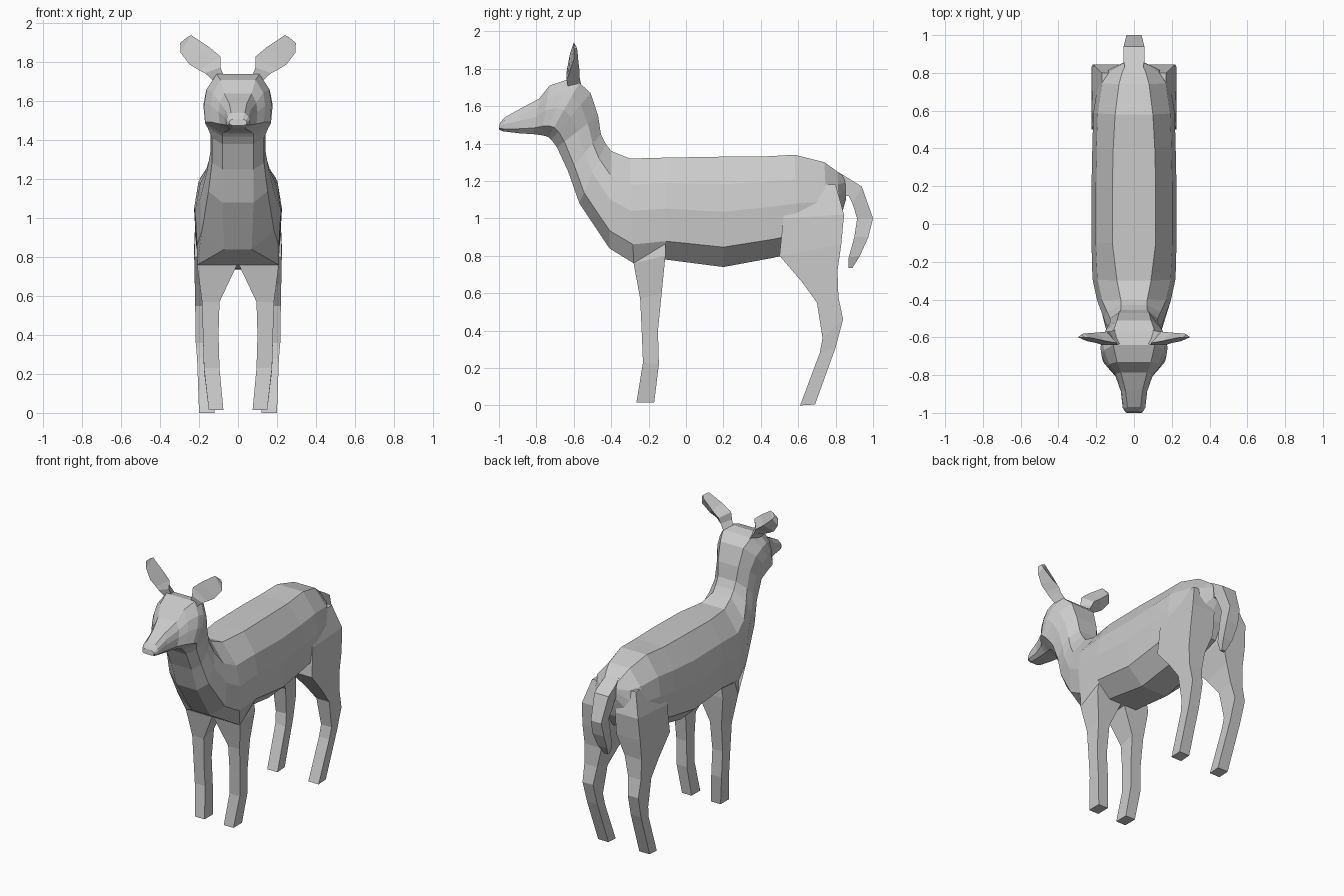
import bpy, bmesh
from mathutils import Vector

coat = bpy.data.materials.new("grey coat")
coat.diffuse_color = (0.6, 0.6, 0.6, 1)


def loft(name, rings, mirrored=False):
    """Skin a list of closed rings, cap both ends, optionally mirror in x."""
    bm = bmesh.new()
    vs = [[bm.verts.new(p) for p in ring] for ring in rings]
    n = len(vs[0])
    for a, b in zip(vs, vs[1:]):
        for i in range(n):
            j = (i + 1) % n
            bm.faces.new((a[i], a[j], b[j], b[i]))
    bm.faces.new(vs[0])
    bm.faces.new(vs[-1][::-1])
    bmesh.ops.recalc_face_normals(bm, faces=bm.faces)
    me = bpy.data.meshes.new(name)
    bm.to_mesh(me)
    bm.free()
    me.materials.append(coat)
    ob = bpy.data.objects.new(name, me)
    bpy.context.collection.objects.link(ob)
    if mirrored:
        ob.modifiers.new("Mirror", 'MIRROR').use_clip = False
    return ob


def body_ring(ty, tz, by, bz, top, mid, bottom):
    """Ten-sided section between a top point and a bottom point."""
    t, b = Vector((0, ty, tz)), Vector((0, by, bz))
    side = [(0, top), (.25, top * .2 + mid * .8), (.5, mid),
            (.82, max(mid * .95, bottom)), (1, bottom)]
    right = [t.lerp(b, f) + Vector((w, 0, 0)) for f, w in side]
    return right + [Vector((-p.x, p.y, p.z)) for p in reversed(right)]


def limb_ring(fy, fz, by, bz, x0, x1):
    """Four-sided section from a front edge to a back edge."""
    return [(x0, fy, fz), (x1, fy, fz), (x1, by, bz), (x0, by, bz)]


# Torso, rump to chest: top y z, bottom y z, half widths
torso = [
    (.85, 1.22, .855, 1.10, .04, .06, .03),
    (.81, 1.25, .82, .98, .06, .14, .05),
    (.74, 1.30, .76, .88, .08, .19, .06),
    (.58, 1.34, .60, .82, .10, .215, .08),
    (.40, 1.33, .47, .79, .11, .22, .09),
    (.20, 1.33, .20, .74, .115, .225, .10),
    (-.10, 1.325, -.11, .78, .115, .225, .11),
    (-.30, 1.32, -.28, .76, .09, .22, .21),
    (-.40, 1.36, -.41, .84, .07, .195, .07),
]
# Neck and head, chest to nose
neck = [
    (-.43, 1.40, -.57, 1.08, .07, .16, .08),
    (-.455, 1.45, -.63, 1.25, .07, .14, .08),
    (-.47, 1.55, -.69, 1.38, .08, .14, .08),
    (-.51, 1.67, -.72, 1.42, .09, .165, .08),
    (-.57, 1.725, -.735, 1.435, .11, .178, .08),
    (-.64, 1.74, -.75, 1.44, .11, .172, .075),
    (-.73, 1.71, -.775, 1.445, .09, .14, .065),
    (-.785, 1.64, -.815, 1.45, .07, .10, .055),
    (-.88, 1.59, -.89, 1.455, .045, .07, .045),
    (-.97, 1.54, -.975, 1.465, .035, .06, .035),
    (-.995, 1.51, -1.0, 1.475, .025, .045, .025),
]
loft("body", [body_ring(*r) for r in torso + neck])

# Front legs: front y z, back y z, inner and outer x
loft("front_legs", [limb_ring(*r) for r in [
    (-.26, .90, -.11, .92, .01, .19),
    (-.28, .76, -.11, .80, .005, .21),
    (-.245, .57, -.13, .60, .095, .185),
    (-.237, .40, -.15, .40, .10, .18),
    (-.23, .23, -.145, .22, .095, .175),
    (-.265, .015, -.17, .015, .075, .15)]], True)

# Hind legs with thighs
loft("hind_legs", [limb_ring(*r) for r in [
    (.56, 1.18, .80, 1.18, .05, .17),
    (.52, 1.00, .845, 1.02, .04, .218),
    (.50, .80, .83, .86, .04, .225),
    (.62, .66, .81, .72, .09, .222),
    (.70, .55, .815, .58, .12, .22),
    (.73, .36, .84, .46, .135, .217),
    (.715, .28, .80, .31, .13, .21),
    (.61, 0, .69, .005, .12, .20)]], True)

# Tail: inner y z, outer y z, half width
loft("tail", [limb_ring(a, b, c, d, -w, w) for a, b, c, d, w in [
    (.83, 1.12, .81, 1.25, .045),
    (.87, 1.12, .86, 1.22, .055),
    (.89, 1.08, .94, 1.17, .055),
    (.915, 1.00, 1.0, 1.00, .04),
    (.90, .90, .975, .90, .045),
    (.87, .79, .93, .80, .035),
    (.87, .735, .89, .735, .015)]])

# Ears: lower x z, upper x z, front y, back y
loft("ears", [[(a, f, b), (c, f, d), ((a + c) / 2, k, (b + d) / 2)]
              for a, b, c, d, f, k in [
    (.12, 1.70, .07, 1.72, -.63, -.56),
    (.17, 1.745, .09, 1.775, -.64, -.57),
    (.20, 1.76, .09, 1.83, -.63, -.57),
    (.25, 1.79, .15, 1.88, -.62, -.575),
    (.295, 1.85, .24, 1.94, -.60, -.58),
    (.297, 1.90, .26, 1.93, -.60, -.585)]], True)
